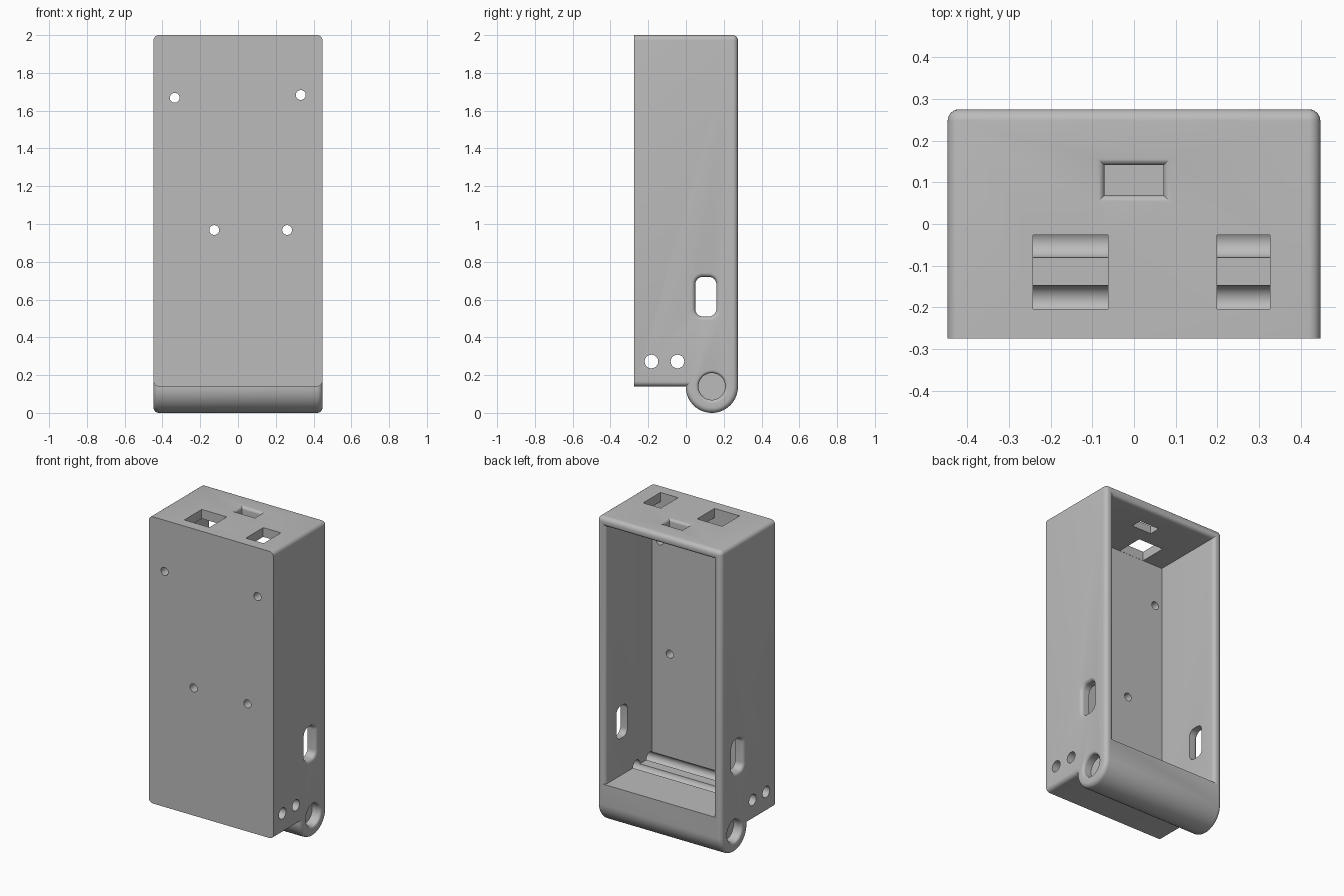
import bpy, bmesh, math
from mathutils import Vector

cube = bpy.data.objects.get("Cube")
if cube:
    bpy.data.objects.remove(cube, do_unlink=True)

HALF_W, HALF_D, TOP, BASE = 0.447, 0.275, 2.0, 0.14
BARREL_Y, BARREL_R = 0.137, 0.138
FLOOR, CEILING, INNER_X, INNER_Y = 0.27, 1.94, 0.387, -0.205
FILLET = 0.028

grey = bpy.data.materials.new("plain grey")
grey.use_nodes = True
grey.diffuse_color = (0.5, 0.5, 0.5, 1)
grey.node_tree.nodes["Principled BSDF"].inputs["Base Color"].default_value = (0.5, 0.5, 0.5, 1)


def make_object(name, bm):
    bmesh.ops.recalc_face_normals(bm, faces=bm.faces)
    mesh = bpy.data.meshes.new(name)
    bm.to_mesh(mesh)
    bm.free()
    mesh.materials.append(grey)
    obj = bpy.data.objects.new(name, mesh)
    bpy.context.collection.objects.link(obj)
    return obj


def rounded_outline(cu, cv, hu, hv, r, steps=8):
    """Outline function of a rounded rectangle that grows by an offset."""
    def outline(grow):
        if r == 0:
            return [(cu + a * (hu + grow), cv + b * (hv + grow))
                    for a, b in ((1, 1), (-1, 1), (-1, -1), (1, -1))]
        pts = []
        for k, (a, b) in enumerate(((1, 1), (-1, 1), (-1, -1), (1, -1))):
            for i in range(steps + 1):
                t = (k + i / steps) * math.pi / 2
                pts.append((cu + a * (hu - r) + (r + grow) * math.cos(t),
                            cv + b * (hv - r) + (r + grow) * math.sin(t)))
        return pts
    return outline


def round_outline(cu, cv, r, n=40):
    def outline(grow):
        angles = [(i + 0.5) * math.tau / n for i in range(n)]
        return [(cu + (r + grow) * math.cos(t), cv + (r + grow) * math.sin(t)) for t in angles]
    return outline


def flare(surface, direction, r, steps=6):
    """Stations (position, growth) of a rounded mouth opening at a surface."""
    stations = []
    for i in range(steps + 1):
        t = i / steps * math.pi / 2
        stations.append((surface + direction * r * (math.sin(t) - 1), r * (1 - math.cos(t))))
    return stations + [(surface + direction * 0.05, r)]


cutters = []


def cutter(name, axis, outline, stations):
    """Loft an outline along an axis through the given stations."""
    place = {"x": lambda p, u, v: (p, u, v),
             "y": lambda p, u, v: (u, p, v),
             "z": lambda p, u, v: (u, v, p)}[axis]
    bm = bmesh.new()
    rings = [[bm.verts.new(place(p, u, v)) for u, v in outline(g)] for p, g in stations]
    for a, b in zip(rings, rings[1:]):
        for i in range(len(a)):
            j = (i + 1) % len(a)
            bm.faces.new((a[i], a[j], b[j], b[i]))
    bm.faces.new(rings[0])
    bm.faces.new(rings[-1])
    obj = make_object(name, bm)
    obj.hide_render = True
    cutters.append(obj)


# Case body: side profile with the hinge barrel, extruded across and filleted
profile = [(HALF_D, TOP), (-HALF_D, TOP), (-HALF_D, BASE)]
for i in range(37):
    t = math.pi * (1 + i / 36)
    profile.append((BARREL_Y + BARREL_R * math.cos(t), BARREL_R + BARREL_R * math.sin(t)))
profile[3] = (profile[3][0], BASE)
bm = bmesh.new()
side = bm.faces.new([bm.verts.new((-HALF_W, y, z)) for y, z in profile])
extruded = bmesh.ops.extrude_face_region(bm, geom=[side])
bmesh.ops.translate(bm, vec=Vector((2 * HALF_W, 0, 0)),
                    verts=[g for g in extruded["geom"] if isinstance(g, bmesh.types.BMVert)])
bmesh.ops.recalc_face_normals(bm, faces=bm.faces)
rounded = []
for e in bm.edges:
    a, b = (v.co for v in e.verts)
    on_side = abs(a.x - b.x) < 1e-4
    front_edge = max(a.y, b.y) < -HALF_D + 1e-4
    top_back = min(a.z, b.z) > TOP - 1e-4 and min(a.y, b.y) > 0.2
    if (on_side and not front_edge) or top_back:
        rounded.append(e)
bmesh.ops.bevel(bm, geom=rounded, offset=FILLET, segments=6, profile=0.5, affect="EDGES",
                clamp_overlap=False)
case = make_object("case_body", bm)

# Main cavity, open at the back, with a rounded rim on the sides and top
box = rounded_outline(0, (FLOOR + CEILING) / 2, INNER_X, (CEILING - FLOOR) / 2, 0)
cutter("cavity_cutter", "y", lambda g: [(u, max(v, FLOOR)) for u, v in box(g)],
       [(INNER_Y, 0)] + flare(HALF_D, 1, 0.026))

# Side slots
cutter("slot_cutter", "x", rounded_outline(0.105, 0.615, 0.056, 0.105, 0.04),
       flare(-HALF_W, -1, 0.022)[::-1] + flare(HALF_W, 1, 0.022))

# Rod holes through both sides, which leave grooves in the floor
for y in (-0.183, -0.045):
    cutter("rod_cutter", "x", round_outline(y, 0.272, 0.036), [(-0.6, 0), (0.6, 0)])

# Blind pivot sockets in the barrel ends
for s in (-1, 1):
    cutter("socket_cutter", "x", round_outline(BARREL_Y, 0.14, 0.071),
           [(s * (HALF_W - 0.06), 0)] + flare(s * HALF_W, s, 0.016))

# Screw holes in the front wall
for x, z in ((-0.335, 1.668), (0.332, 1.683), (-0.126, 0.968), (0.26, 0.968)):
    cutter("screw_cutter", "y", round_outline(x, z, 0.026, 24), [(-0.35, 0), (-0.1, 0)])

# Openings in the top
for x0, x1 in ((-0.242, -0.062), (0.199, 0.326)):
    cutter("port_cutter", "z", rounded_outline((x0 + x1) / 2, -0.115, (x1 - x0) / 2, 0.089, 0),
           [(1.9, 0), (2.1, 0)])
cutter("switch_cutter", "z", rounded_outline(0, 0.105, 0.071, 0.036, 0),
       [(1.9, 0)] + flare(TOP, 1, 0.018))

# Cut everything out of the body
bpy.context.view_layer.objects.active = case
case.select_set(True)
for c in cutters:
    mod = case.modifiers.new(c.name, "BOOLEAN")
    mod.operation, mod.solver, mod.object = "DIFFERENCE", "EXACT", c
    bpy.ops.object.modifier_apply(modifier=mod.name)
for c in cutters:
    bpy.data.objects.remove(c, do_unlink=True)
bpy.ops.object.shade_smooth_by_angle(angle=math.radians(30))
